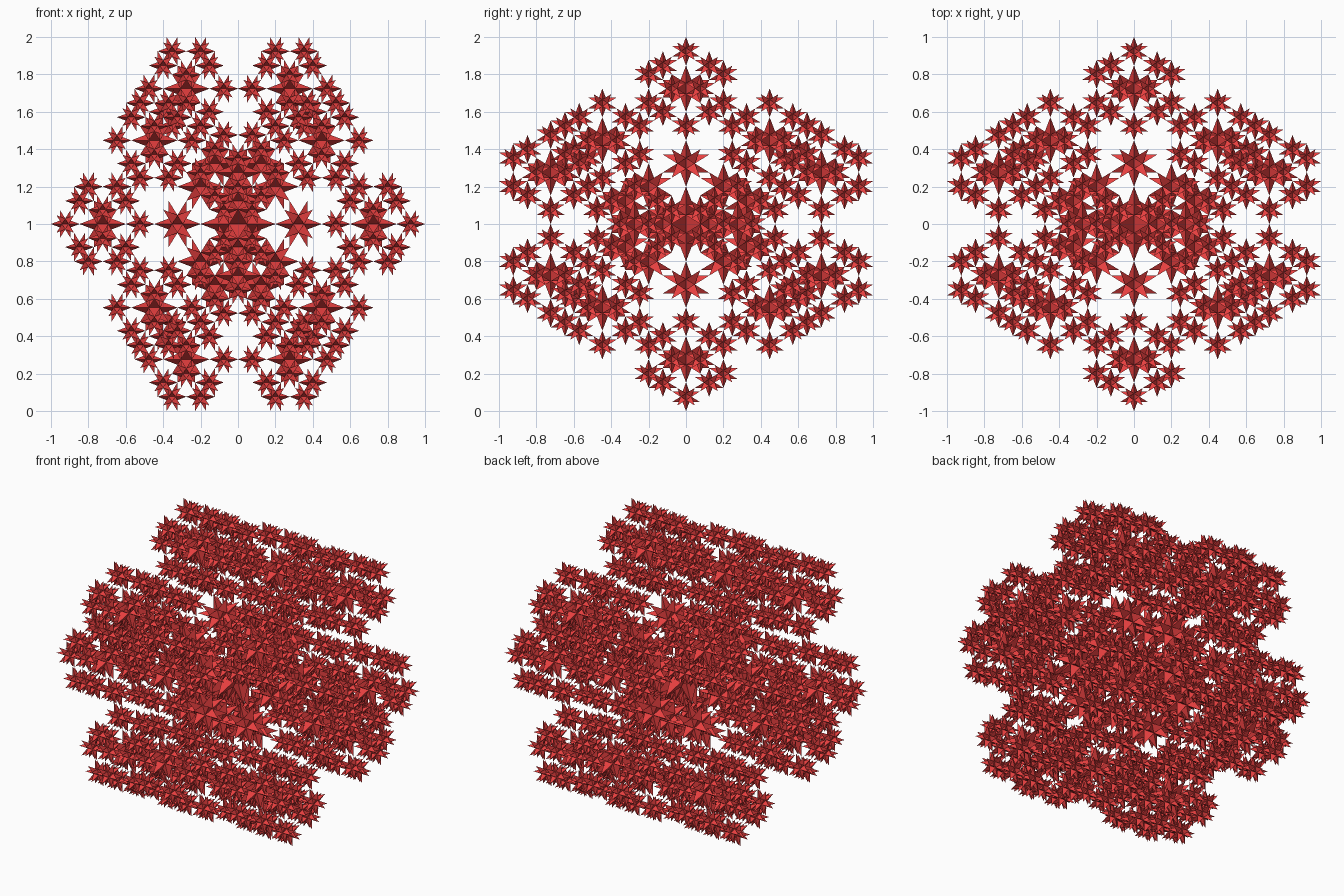
import bpy
from mathutils import Vector
from itertools import product

if "Cube" in bpy.data.objects:
    bpy.data.objects.remove(bpy.data.objects["Cube"])

PHI = (1 + 5 ** 0.5) / 2
S = 1 / (2 + PHI)        # scale of the 20 corner copies
C = 1 - 2 * S            # scale of the copy in the middle


def cyclic(a, b):
    """All sign variants of (a, b, 0) and its cyclic permutations."""
    out = []
    for sa, sb in product((1, -1), repeat=2):
        p, q = a * sa, b * sb
        out += [Vector((p, q, 0)), Vector((0, p, q)), Vector((q, 0, p))]
    return out


# Dodecahedron corners (star tips) fitted to a box of half-size 1
tips = [Vector(v) / PHI for v in product((1, -1), repeat=3)]
tips += cyclic(1, 1 / PHI ** 2)

# Inner icosahedron corners (valleys between the spikes)
R = 3 ** 0.5 / PHI
r = R * 0.41947
valleys = [v.normalized() * r for v in cyclic(1, PHI)]

# One star: a three-sided spike on every icosahedron face
star_verts = valleys + tips
star_faces = []
for i, t in enumerate(tips):
    a, b, c = sorted(range(12), key=lambda k: -valleys[k].dot(t))[:3]
    va, vb, vc = valleys[a], valleys[b], valleys[c]
    if (vb - va).cross(vc - va).dot(t) < 0:
        b, c = c, b
    star_faces += [(a, b, 12 + i), (b, c, 12 + i), (c, a, 12 + i)]

# Placement rule used at both levels: 20 corner copies and one larger middle copy
layout = [(t * (1 - S), S) for t in tips] + [(Vector(), C)]

# Cluster of 21 stars
verts, faces = [], []
for pos, scale in layout:
    n = len(verts)
    verts += [pos + v * scale for v in star_verts]
    faces += [tuple(n + k for k in f) for f in star_faces]
mesh = bpy.data.meshes.new("star_cluster")
mesh.from_pydata(verts, [], faces)
mesh.update()

red = bpy.data.materials.new("red")
red.diffuse_color = (0.8, 0.05, 0.05, 1)
red.use_nodes = True
red.node_tree.nodes["Principled BSDF"].inputs["Base Color"].default_value = red.diffuse_color
mesh.materials.append(red)

# Whole model: 21 clusters, raised to stand on the ground
for pos, scale in layout:
    name = "core_cluster" if scale == C else "outer_cluster"
    ob = bpy.data.objects.new(name, mesh)
    ob.location = pos + Vector((0, 0, 1))
    ob.scale = (scale,) * 3
    bpy.context.collection.objects.link(ob)
